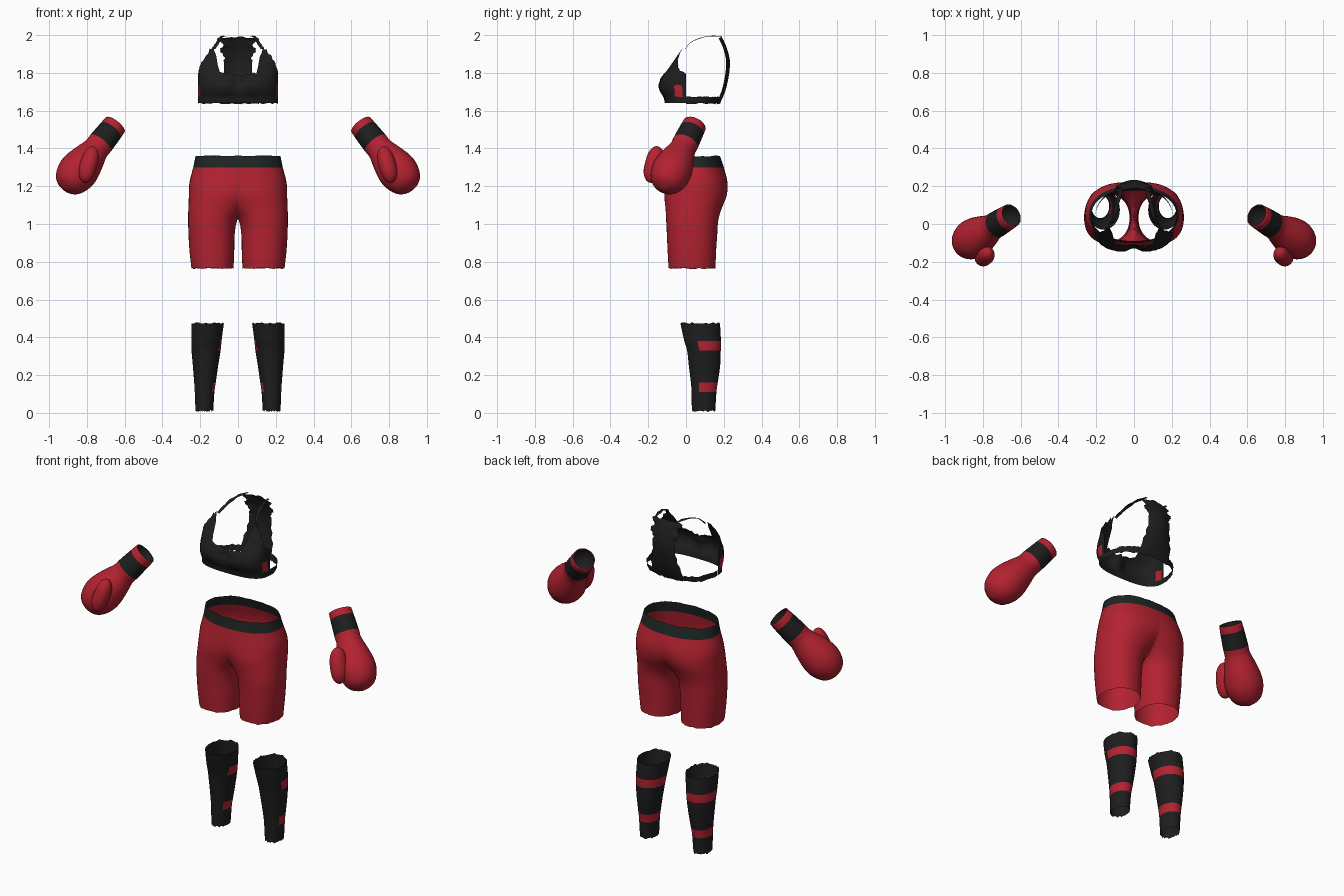
import bpy, bmesh, math, random
from mathutils import Vector

random.seed(4)
cube = bpy.data.objects.get("Cube")
if cube:
    bpy.data.objects.remove(cube)


def material(name, r, g, b):
    m = bpy.data.materials.new(name)
    m.use_nodes = True
    m.diffuse_color = (r, g, b, 1)
    m.node_tree.nodes["Principled BSDF"].inputs["Base Color"].default_value = (r, g, b, 1)
    return m


RED = material("glove red", 0.45, 0.016, 0.03)
BLACK = material("fabric black", 0.013, 0.013, 0.013)
WAIST = material("waistband black", 0.013, 0.019, 0.017)


def refine(rows, k=3):
    """Smooth spline through a list of tuples."""
    out = []
    for i in range(len(rows) - 1):
        p = [rows[min(max(i + d, 0), len(rows) - 1)] for d in (-1, 0, 1, 2)]
        for s in range(k):
            t = s / k
            out.append(tuple(
                b + t * ((c - a) / 2 + t * ((a - 2.5 * b + 2 * c - d / 2)
                + t * (1.5 * (b - c) + (d - a) / 2))) for a, b, c, d in zip(*p)))
    return out + [rows[-1]]


def interp(points, x):
    for (x0, y0), (x1, y1) in zip(points, points[1:]):
        if x <= x1:
            return y0 + (y1 - y0) * (x - x0) / (x1 - x0)
    return points[-1][1]


def ring(center, u, v, n=36, power=2.0):
    pts = []
    for i in range(n):
        a = 2 * math.pi * i / n
        c, s = math.cos(a), math.sin(a)
        pts.append(Vector(center) + u * math.copysign(abs(c) ** (2 / power), c)
                   + v * math.copysign(abs(s) ** (2 / power), s))
    return pts


def loft(name, rings, mats, rule=lambda c: 0, closed=True, mirror=False, cut=False, jag=0):
    """Skin a list of rings; rule picks the material from the face centre."""
    bm = bmesh.new()
    rows = [[bm.verts.new(p) for p in r] for r in rings]
    for row in (rows[0], rows[-1]):
        for v in row:
            v.co.z += random.uniform(-jag, jag)
    n = len(rows[0])
    for a, b in zip(rows, rows[1:]):
        for i in range(n if closed else n - 1):
            j = (i + 1) % n
            bm.faces.new((a[i], a[j], b[j], b[i]))
    bmesh.ops.remove_doubles(bm, verts=bm.verts, dist=0.0001)
    if cut:
        bmesh.ops.bisect_plane(bm, geom=bm.verts[:] + bm.edges[:] + bm.faces[:],
                               plane_co=(0, 0, 0), plane_no=(1, 0, 0), clear_inner=True)
    bmesh.ops.recalc_face_normals(bm, faces=bm.faces)
    for f in bm.faces:
        f.smooth = True
        f.material_index = rule(f.calc_center_median())
    me = bpy.data.meshes.new(name)
    bm.to_mesh(me)
    bm.free()
    for m in mats:
        me.materials.append(m)
    ob = bpy.data.objects.new(name, me)
    bpy.context.collection.objects.link(ob)
    if mirror:
        ob.modifiers.new("mirror", 'MIRROR').merge_threshold = 0.002
    return ob


def upright(rows, power=2.0):
    """Horizontal rings from rows of z, centre x, radius x, centre y, radius y."""
    return [ring((cx, cy, z), Vector((rx, 0, 0)), Vector((0, ry, 0)), 44, power)
            for z, cx, rx, cy, ry in refine(rows)]


# Shorts: one half, cut at the centre line and mirrored
shorts = [(1.36, 0, .225, .045, .135), (1.30, 0, .237, .05, .15),
          (1.22, .03, .227, .055, .165), (1.15, .07, .19, .05, .165),
          (1.08, .11, .153, .04, .148), (1.02, .134, .13, .033, .138),
          (.94, .14, .122, .032, .133), (.85, .138, .118, .031, .128),
          (.765, .135, .111, .032, .124)]
loft("shorts", upright(shorts, 2.2), [RED, WAIST], lambda c: int(c.z > 1.3),
     mirror=True, cut=True, jag=.003)

# Shin sleeves with red straps round the calf
sleeve = [(.475, .16, .085, .075, .105), (.38, .167, .08, .088, .097),
          (.33, .169, .077, .095, .089), (.25, .172, .067, .098, .083),
          (.16, .175, .057, .097, .071), (.11, .177, .052, .095, .066),
          (.01, .178, .047, .093, .062)]


def sleeve_colour(c):
    band = .33 < c.z < .38 or .11 < c.z < .16
    return int(band and c.y > (.065 if c.x > .17 else .05))


loft("shin_sleeves", upright(sleeve), [BLACK, RED], sleeve_colour, mirror=True, jag=.005)

# Gloves: a profile turned about the forearm axis, starting with the lining
mouth = Vector((.65, .045, 1.525))
axis = Vector((.275, -.17, -.345)).normalized()
side = axis.cross(Vector((0, 1, 0))).normalized()
front = axis.cross(side)
lining = [(.09, 0), (.09, .054), (0, .058)]
shell = [(0, .063), (.04, .066), (.135, .07), (.175, .07), (.245, .09), (.31, .104),
         (.365, .104), (.42, .085), (.452, .053), (.47, 0)]


def turned(profile):
    return [ring(mouth + axis * t, side * r, front * r, 32) for t, r in profile]


loft("glove_linings", turned(lining), [BLACK], mirror=True)
loft("gloves", turned([lining[-1]] + refine(shell)), [RED, BLACK],
     lambda c: int(.04 < (c - mouth).dot(axis) < .135), mirror=True)

# Thumbs: rounded capsules along the inner front of each glove
root, tip = Vector((.758, -.145, 1.405)), Vector((.822, -.195, 1.225))
thumb = []
for i in range(15):
    t = (1 - math.cos(math.pi * i / 14)) / 2
    r = .049 * max(0, 1 - abs(2 * t - 1) ** 2.6) ** .5
    thumb.append(ring(root.lerp(tip, t), side * r, front * r, 20))
loft("glove_thumbs", thumb, [RED], mirror=True)

# Top: front panel with cups, neckline and shoulder points
W = .212
depth = [(1.64, .112), (1.67, .118), (1.70, .14), (1.73, .15), (1.77, .138),
         (1.82, .1), (1.905, .04), (1.95, .005)]
edge = [(0, 1.79), (.1, 1.80), (.115, 1.89), (.135, 1.94), (.165, 1.905),
        (.195, 1.86), (W, 1.80)]


def front_point(x, z):
    y = -interp(depth, z) * max(0, 1 - abs(x / W) ** 2.8) ** (1 / 2.8)
    cleavage = .03 * math.exp(-(x / .035) ** 2) * max(0, 1 - abs(z - 1.75) / .08)
    return Vector((x, y + cleavage, z))


columns = []
for i in range(61):
    x = W * math.sin(math.pi * (i / 60 - .5))
    top = interp(edge, abs(x)) + random.uniform(-.012, .006)
    columns.append([front_point(x, 1.64 + (top - 1.64) * j / 16) for j in range(17)])
loft("top_front", columns, [BLACK, RED],
     lambda c: int(abs(c.x) > .196 and 1.675 < c.z < 1.735 and -.06 < c.y < -.015),
     closed=False)

# Top: elastic band round the back
band = []
for z in (1.638, 1.655, 1.672):
    arc = []
    for i in range(33):
        a = math.pi * i / 32
        c, s = math.cos(a), math.sin(a)
        arc.append(Vector((.21 * math.copysign(abs(c) ** .8, c),
                           (.178 + .3 * (z - 1.638)) * s ** .8, z)))
    band.append(arc)
loft("top_band", band, [BLACK], closed=False, jag=.004)

# Top: racer back panel, rows of z, y and half width
back = [(1.64, .18, .11), (1.70, .207, .1), (1.78, .226, .08), (1.85, .233, .072),
        (1.89, .228, .075), (1.92, .22, .098), (1.945, .211, .08), (1.97, .2, .098),
        (1.988, .19, .08)]
panel = []
for z, y, w in refine(back):
    w += random.uniform(-.006, .006)
    panel.append([Vector((w * k / 6, y - .02 * (k / 6) ** 2, z)) for k in range(-6, 7)])
loft("top_back", panel, [BLACK], closed=False, jag=.008)

# Top: thin worn straps over the shoulders
strap = [(.13, -.005, 1.925), (.108, .025, 1.96), (.095, .08, 1.984), (.08, .14, 1.994),
         (.07, .19, 1.99)]
ribbon = []
for x, y, z in refine(strap):
    w = random.uniform(.007, .014)
    ribbon.append([Vector((x - w, y, z)), Vector((x, y, z + .003)), Vector((x + w, y, z))])
loft("top_straps", ribbon, [BLACK], closed=False, mirror=True)
